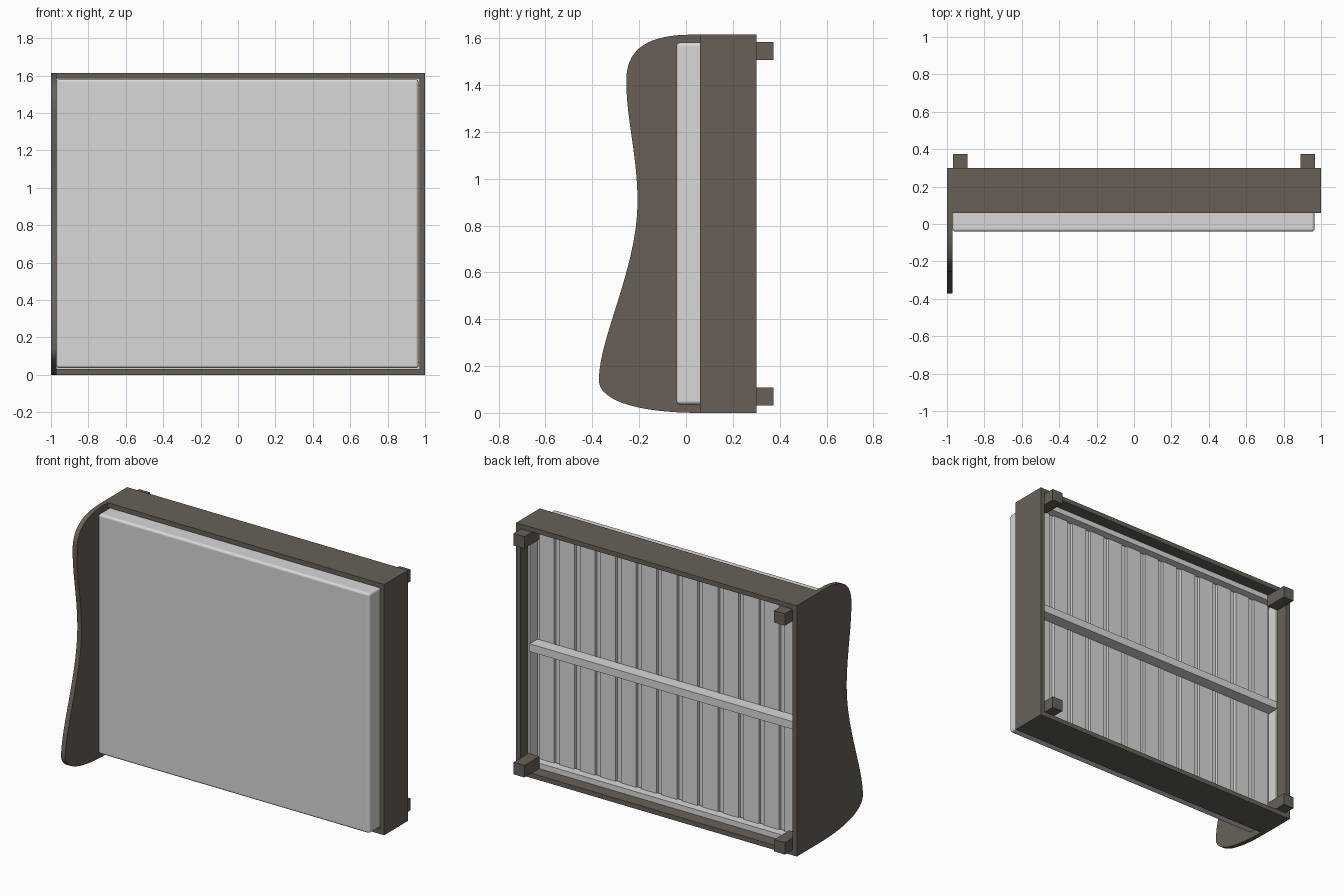
import bpy, bmesh, math
from mathutils import Vector
from mathutils.geometry import interpolate_bezier

if "Cube" in bpy.data.objects:
    bpy.data.objects.remove(bpy.data.objects["Cube"])


def material(name, rgb):
    m = bpy.data.materials.new(name)
    m.diffuse_color = (*rgb, 1)
    m.use_nodes = True
    m.node_tree.nodes["Principled BSDF"].inputs["Base Color"].default_value = m.diffuse_color
    return m


DARK = material("dark brown wood", (0.135, 0.118, 0.097))
LIGHT = material("light grey", (0.69, 0.69, 0.69))


def finish(name, bm, mat, smooth=False):
    bmesh.ops.recalc_face_normals(bm, faces=bm.faces[:])
    me = bpy.data.meshes.new(name)
    bm.to_mesh(me)
    bm.free()
    me.materials.append(mat)
    ob = bpy.data.objects.new(name, me)
    bpy.context.collection.objects.link(ob)
    if smooth:
        bpy.ops.object.select_all(action='DESELECT')
        ob.select_set(True)
        bpy.context.view_layer.objects.active = ob
        bpy.ops.object.shade_smooth_by_angle(angle=math.radians(35))
    return ob


def box(name, x, y, z, mat, bevel=0):
    """Box from (min, max) ranges, optionally with rounded edges."""
    bm = bmesh.new()
    bmesh.ops.create_cube(bm, size=1)
    for v in bm.verts:
        v.co = Vector([r[0] + (c + 0.5) * (r[1] - r[0]) for c, r in zip(v.co, (x, y, z))])
    if bevel:
        bmesh.ops.bevel(bm, geom=bm.edges[:], offset=bevel, segments=4,
                        profile=0.5, affect='EDGES')
    ob = finish(name, bm, mat, bool(bevel))
    if bevel:  # keep the large faces flat
        ob.modifiers.new("flat faces", 'WEIGHTED_NORMAL').keep_sharp = True
    return ob


H = 1.615      # total height
T = 0.03       # board thickness
IN = 1 - T     # inner half length

# Headboard: wavy outline in the y-z plane, extruded along x
knots = [((0.06, 0), (-0.20, 0), (-0.372, 0.05), (-0.372, 0.14)),
         ((-0.372, 0.14), (-0.372, 0.32), (-0.207, 0.62), (-0.207, 0.90)),
         ((-0.207, 0.90), (-0.207, 1.10), (-0.255, 1.25), (-0.255, 1.42)),
         ((-0.255, 1.42), (-0.255, 1.57), (-0.14, H), (0.03, H))]
outline = [Vector((0.30, 0))]
for seg in knots:
    outline += [p.to_2d() for p in interpolate_bezier(*[Vector((*k, 0)) for k in seg], 16)][:-1]
outline += [Vector((0.03, H)), Vector((0.30, H))]
bm = bmesh.new()
face = bm.faces.new([bm.verts.new((-1, p.x, p.y)) for p in outline])
ext = bmesh.ops.extrude_face_region(bm, geom=[face])
bmesh.ops.translate(bm, vec=(T, 0, 0),
                    verts=[g for g in ext["geom"] if isinstance(g, bmesh.types.BMVert)])
finish("headboard", bm, DARK, True)

# Outer frame boards
FY = (0.059, 0.30)
box("foot_board", (IN, 1), FY, (0, H), DARK)
box("lower_side_rail", (-IN, IN), FY, (0, T), DARK)
box("upper_side_rail", (-IN, IN), FY, (H - T, H), DARK)

# Mattress
box("mattress", (-IN, 0.965), (-0.041, 0.145), (0.036, H - 0.034), LIGHT, 0.016)

# Slats
pitch = 2 * IN / 13.3
for i in range(-6, 7):
    box("slat", (i * pitch - 0.054, i * pitch + 0.054), (0.15, 0.17),
        (0.04, H - 0.04), LIGHT)

# Support battens along the inside of the frame, and the centre beam
BY = (0.16, 0.22)
box("lower_batten", (-IN, IN), BY, (T, T + 0.035), LIGHT)
box("upper_batten", (-IN, IN), BY, (H - T - 0.035, H - T), LIGHT)
for s in (-1, 1):
    box("end_batten", sorted((s * (IN - 0.012), s * IN)), (0.13, 0.22),
        (T + 0.035, H - T - 0.035), LIGHT)
box("centre_beam", (-0.94, 0.94), (0.17, 0.25), (H / 2 - 0.025, H / 2 + 0.025), LIGHT)

# Legs in the four inner corners
for s in (-1, 1):
    for z in ((T + 0.002, 0.109), (H - 0.109, H - T - 0.002)):
        box("leg", sorted((s * 0.89, s * 0.967)), (0.22, 0.374), z, DARK)
